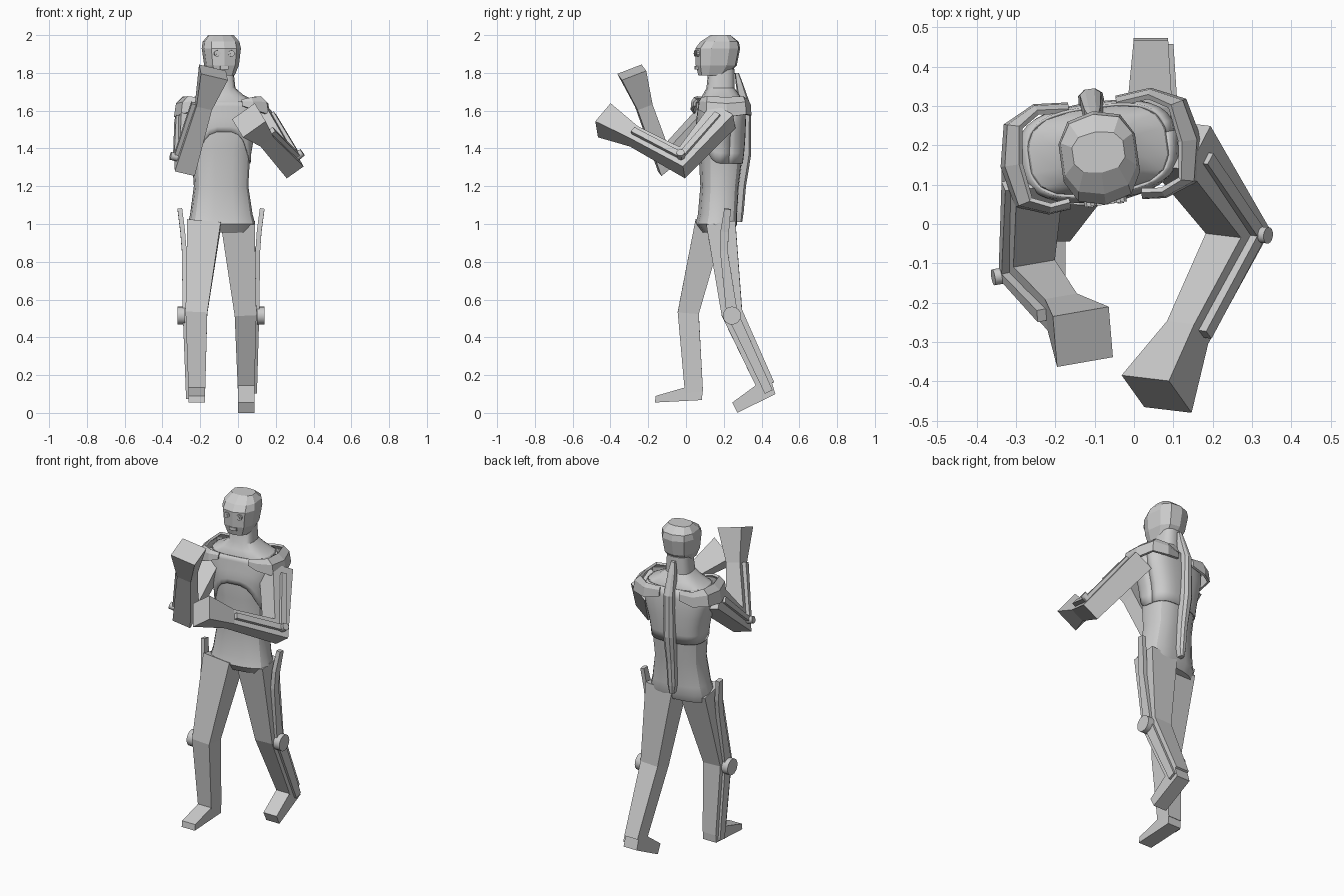
import bpy, bmesh
from math import sin, cos, pi, radians, copysign
from mathutils import Vector, Matrix

if "Cube" in bpy.data.objects:
    bpy.data.objects.remove(bpy.data.objects["Cube"])

# Upper-body frame: twisted slightly about z
BODY = Matrix.Translation((-0.09, 0.18, 0)) @ Matrix.Rotation(radians(8), 4, 'Z')


def finish(name, bm, smooth=None, mat=None):
    if mat:
        bmesh.ops.transform(bm, matrix=mat, verts=bm.verts)
    bmesh.ops.recalc_face_normals(bm, faces=bm.faces)
    me = bpy.data.meshes.new(name)
    bm.to_mesh(me)
    bm.free()
    if smooth:
        me.polygons.foreach_set('use_smooth', [True] * len(me.polygons))
        me.set_sharp_from_angle(angle=radians(smooth))
    ob = bpy.data.objects.new(name, me)
    bpy.context.collection.objects.link(ob)
    return ob


def skin(name, rings, smooth=None, mat=None, caps=True, closed=True):
    bm = bmesh.new()
    rows = [[bm.verts.new(p) for p in r] for r in rings]
    n = len(rows[0])
    for a, b in zip(rows, rows[1:]):
        for i in range(n if closed else n - 1):
            j = (i + 1) % n
            bm.faces.new((a[i], a[j], b[j], b[i]))
    if caps:
        bm.faces.new(rows[0])
        bm.faces.new(rows[-1])
    return finish(name, bm, smooth, mat)


def ring(z, hx, y0, y1, n, p, grow=0.0):
    pts = []
    for i in range(n):
        a = 2 * pi * (i + 0.5) / n
        c, s = cos(a), sin(a)
        pts.append(Vector((copysign(abs(c) ** (2 / p), c) * (hx + grow),
                           (y0 + y1) / 2 + copysign(abs(s) ** (2 / p), s) * ((y1 - y0) / 2 + grow), z)))
    return pts


def limb(name, path, sizes, hinge):
    """Box-section limb with mitred joints; sizes are (along hinge, across)."""
    path = [Vector(p) for p in path]
    rings = []
    for i, p in enumerate(path):
        t = Vector()
        if i:
            t += (p - path[i - 1]).normalized()
        if i < len(path) - 1:
            t += (path[i + 1] - p).normalized()
        t.normalize()
        v = t.cross(hinge).normalized()
        u = v.cross(t)
        w, h = sizes[i][0] / 2, sizes[i][1] / 2
        rings.append([p + u * w * a + v * h * b for a, b in ((1, 1), (-1, 1), (-1, -1), (1, -1))])
    return skin(name, rings)


def disc(name, centre, axis, r, depth, sides=14, mat=None):
    bm = bmesh.new()
    bmesh.ops.create_cone(bm, cap_ends=True, segments=sides, radius1=r, radius2=r, depth=depth)
    m = Matrix.Translation(centre) @ Vector(axis).to_track_quat('Z', 'Y').to_matrix().to_4x4()
    return finish(name, bm, 35, mat @ m if mat else m)


# Torso: z, half width, front y, back y
TORSO = [(0.955, .165, -.09, .065), (1.0, .178, -.125, .085), (1.05, .165, -.112, .085),
         (1.2, .143, -.10, .095), (1.4, .155, -.11, .12), (1.53, .19, -.115, .125),
         (1.61, .2, -.105, .12), (1.655, .175, -.10, .115), (1.685, .115, -.088, .098),
         (1.72, .075, -.07, .075), (1.82, .065, -.06, .075)]
N = 16
skin('torso', [ring(*s, N, 2.9) for s in TORSO], 28, BODY)


def torso_at(z):
    for a, b in zip(TORSO, TORSO[1:]):
        if a[0] <= z <= b[0]:
            f = (z - a[0]) / (b[0] - a[0])
            return [z] + [a[k] + (b[k] - a[k]) * f for k in (1, 2, 3)]


# Chest armour: thin shell over the torso with an arched lower front edge
M = 32
columns = []
for i in range(M):
    front = max(0, -sin(2 * pi * (i + .5) / M))
    low = 1.32 + .17 * front ** 2.5
    columns.append([ring(*torso_at(low + (1.65 - low) * k / 6), M, 2.9, .006)[i] for k in range(7)])
armour = skin('chest_armour', columns + [columns[0]], 30, BODY, caps=False, closed=False)
armour.modifiers.new('thickness', 'SOLIDIFY').thickness = 0.008

# Spine plate
SPINE = [(1.80, .09, .025, .02), (1.74, .105, .045, .035), (1.62, .135, .06, .06), (1.37, .13, .07, .07),
         (1.2, .105, .055, .065), (1.06, .095, .05, .06), (1.01, .1, .03, .035)]
skin('spine_plate', [[(x * w / 2, y + d * e, z) for x, e in ((-1, -.5), (-.9, .3), (-.4, .5), (.4, .5), (.9, .3), (1, -.5))]
                     for z, y, w, d in SPINE], None, BODY)

# Shoulder guards: bands looping closely round each shoulder (x, y, z, drop)
BAND = [(.06, .12, 1.645, .05), (.14, .128, 1.655, .08), (.195, .095, 1.67, .09), (.21, 0, 1.665, .1),
        (.195, -.095, 1.67, .09), (.14, -.118, 1.665, .06), (.09, -.112, 1.655, .03)]
for side, label in ((1.05, 'right'), (-1, 'left')):
    rows = []
    for x, y, z, drop in BAND:
        o = Vector((max(0, x - .13), y * .5, 0)).normalized()
        o = Vector((o.x * .035, o.y * .012, 0))
        rows.append([(side * (x + o.x * f), y + o.y * f, z - drop * g)
                     for f, g in ((-.3, -.02), (.7, .3), (1, 1))])
    guard = skin('shoulder_guard_' + label, rows, None, BODY, caps=False, closed=False)
    mod = guard.modifiers.new('thickness', 'SOLIDIFY')
    mod.thickness, mod.offset = 0.014, 0

# Head: low-poly faceted shell with eyes and mouth
HEAD = [(1.785, .065, -.115, .04), (1.84, .09, -.13, .09), (1.93, .102, -.132, .108),
        (1.965, .096, -.105, .1), (2.0, .068, -.05, .055)]
skin('head', [ring(*s, 10, 2.6) for s in HEAD], 12, BODY)
for x in (-.038, .038):
    disc('eye', (x, -.12, 1.903), (0, -1, 0), .017, .022, 10, BODY)
    disc('pupil', (x, -.124, 1.903), (0, -1, 0), .008, .02, 8, BODY)
bm = bmesh.new()
bmesh.ops.create_cube(bm, size=1, matrix=Matrix.Translation((0, -.122, 1.828)) @ Matrix.Diagonal((.045, .02, .018, 1)))
finish('mouth', bm, None, BODY)

# Arms: shoulder, elbow and fist, with a jointed rod on the outside
ARMS = {'right': ((.115, .2, 1.575), (.265, -.02, 1.325), (.0575, -.4325, 1.549), .13),
        'left': ((-.258, .14, 1.575), (-.268, -.12, 1.34), (-.13, -.287, 1.803), .155)}
for label, (s, e, h, mitre) in ARMS.items():
    s, e, h = Vector(s), Vector(e), Vector(h)
    u = (h - e).cross(e - s).normalized()
    if u.x * (1 if label == 'right' else -1) < 0:
        u.negate()
    wrist = e.lerp(h, .62)
    limb('arm_' + label, [s, e, wrist, h], [(.125, .14), (.11, mitre), (.085, .085), (.148, .138)], u)
    out = u * .063
    rod = [s.lerp(e, .12) + out, e + out, e.lerp(h, .62) + out * .85]
    limb('arm_rod_' + label, rod, [(.026, .035), (.026, .045), (.026, .032)], u)
    disc('elbow_joint_' + label, e + u * .074, u, .021, .04)

# Legs: hip, knee, ankle with a jointed rod on the outside, and wedge feet
LEGS = {'right': (1, [(.0, .185, 1.0), (.04, .243, .53), (.043, .423, .143)]),
        'left': (-1, [(-.18, .125, 1.0), (-.22, .012, .53), (-.218, .042, .11)])}
RODTOP = {'right': [(.128, .22, 1.08), (.112, .205, .96), (.105, .2, .86)],
          'left': [(-.308, .12, 1.08), (-.293, .105, .96), (-.285, .085, .86)]}
FEET = {'right': (.043, [(.473, .10), (.272, 0), (.245, .055), (.375, .15), (.452, .17)]),
        'left': (-.218, [(.085, .068), (-.165, .055), (-.16, .09), (-.005, .135), (.088, .14)])}
X = Vector((1, 0, 0))
for label, (side, (hip, knee, ankle)) in LEGS.items():
    limb('leg_' + label, [hip, knee, ankle], [(.178, .155), (.115, .112), (.088, .096)], X)
    k, a = Vector(knee) + X * side * .06, Vector(ankle) + X * side * .048
    a += (a - k).normalized() * .035
    limb('leg_rod_' + label, RODTOP[label] + [k, a],
         [(.025, .035), (.025, .045), (.025, .04), (.025, .06), (.02, .045)], X)
    disc('knee_joint_' + label, k + X * side * .02 - Vector((0, 0, .015)), X, .048, .04, 16)
    cx, prof = FEET[label]
    skin('foot_' + label, [[(cx + d, y, z) for y, z in prof] for d in (-.044, .044)])
